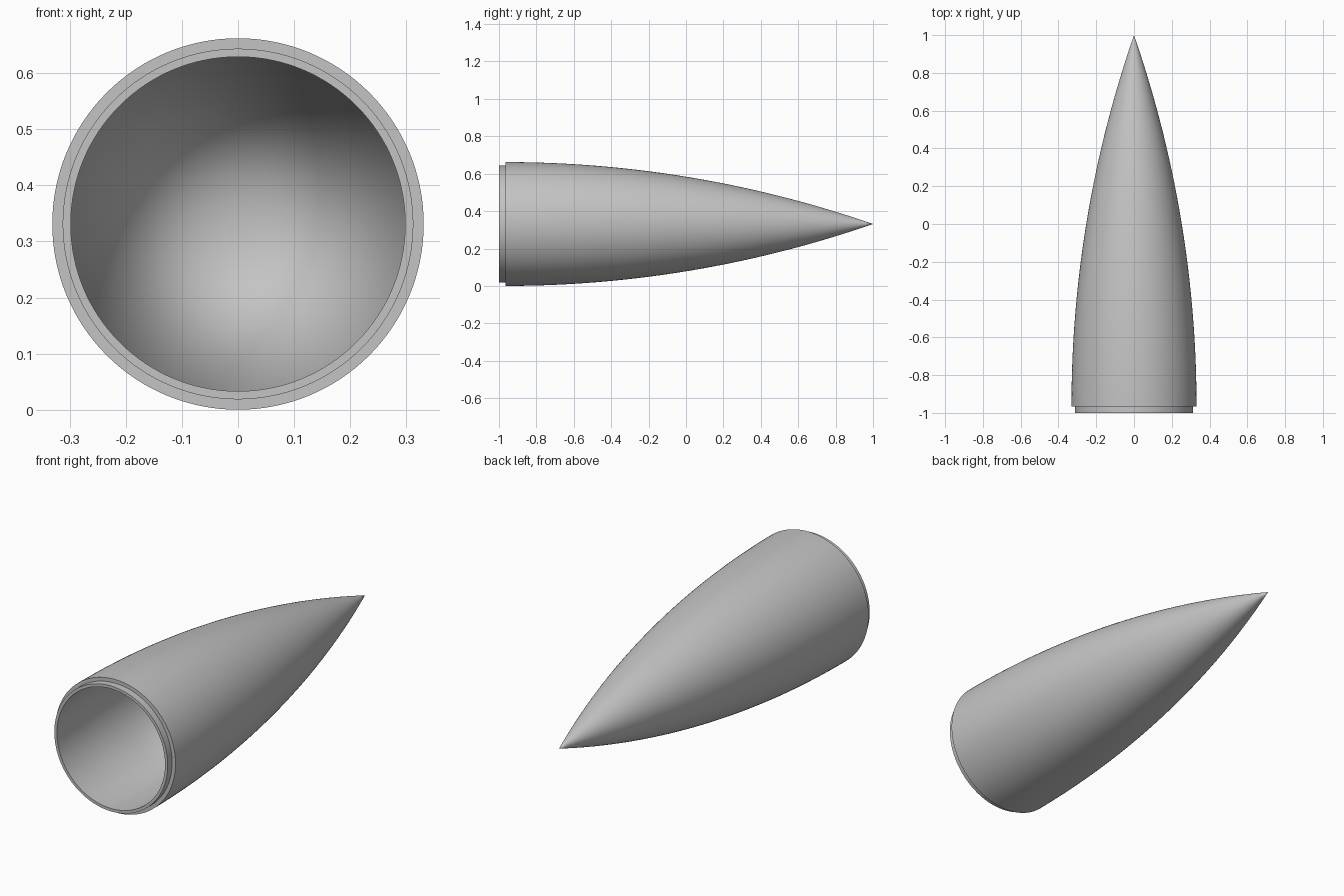
import bpy
import bmesh
from math import sqrt, pi, radians
from mathutils import Matrix, Vector

cube = bpy.data.objects.get("Cube")
if cube:
    bpy.data.objects.remove(cube, do_unlink=True)

SEGMENTS = 128
RADIUS = 0.331       # widest outer radius, also the height of the axis
SHOULDER_Y = -0.965  # where the ogive meets the stepped lip
TIP_Y = 1.0
LIP_RADIUS = 0.3125
BORE_RADIUS = 0.298
BORE_END = -0.52
BORE_TIP = 0.9

grey = bpy.data.materials.new("plain grey")
grey.use_nodes = True
colour = (0.55, 0.55, 0.55, 1)
grey.diffuse_color = colour
grey.node_tree.nodes["Principled BSDF"].inputs["Base Color"].default_value = colour


def ogive(y):
    """Outer radius of a tangent ogive at y."""
    length = TIP_Y - SHOULDER_Y
    rho = (RADIUS ** 2 + length ** 2) / (2 * RADIUS)
    return max(0, sqrt(rho ** 2 - (y - SHOULDER_Y) ** 2) + RADIUS - rho)


# Closed wall profile (radius, y): bore tip, bore, lip, shoulder, outer curve
profile = [(0, BORE_TIP), (BORE_RADIUS, BORE_END), (BORE_RADIUS, -1),
           (LIP_RADIUS, -1), (LIP_RADIUS, SHOULDER_Y)]
STEPS = 48
for i in range(STEPS + 1):
    y = SHOULDER_Y + (TIP_Y - SHOULDER_Y) * i / STEPS
    profile.append((ogive(y), y))

# Spin the profile around the long axis
bm = bmesh.new()
verts = [bm.verts.new((r, y, 0)) for r, y in profile]
edges = [bm.edges.new(pair) for pair in zip(verts, verts[1:])]
bmesh.ops.spin(bm, geom=verts + edges, cent=(0, 0, 0), axis=(0, 1, 0),
               angle=2 * pi, steps=SEGMENTS, use_merge=True)
bmesh.ops.remove_doubles(bm, verts=bm.verts, dist=0.00001)
bmesh.ops.recalc_face_normals(bm, faces=bm.faces)
bmesh.ops.transform(bm, matrix=Matrix.Translation(Vector((0, 0, RADIUS))), verts=bm.verts)

mesh = bpy.data.meshes.new("nose_cone")
bm.to_mesh(mesh)
bm.free()
mesh.materials.append(grey)
nose_cone = bpy.data.objects.new("nose_cone", mesh)
bpy.context.collection.objects.link(nose_cone)

# Smooth walls with crisp lip and shoulder edges
bpy.ops.object.select_all(action="DESELECT")
nose_cone.select_set(True)
bpy.context.view_layer.objects.active = nose_cone
bpy.ops.object.shade_smooth_by_angle(angle=radians(30))
